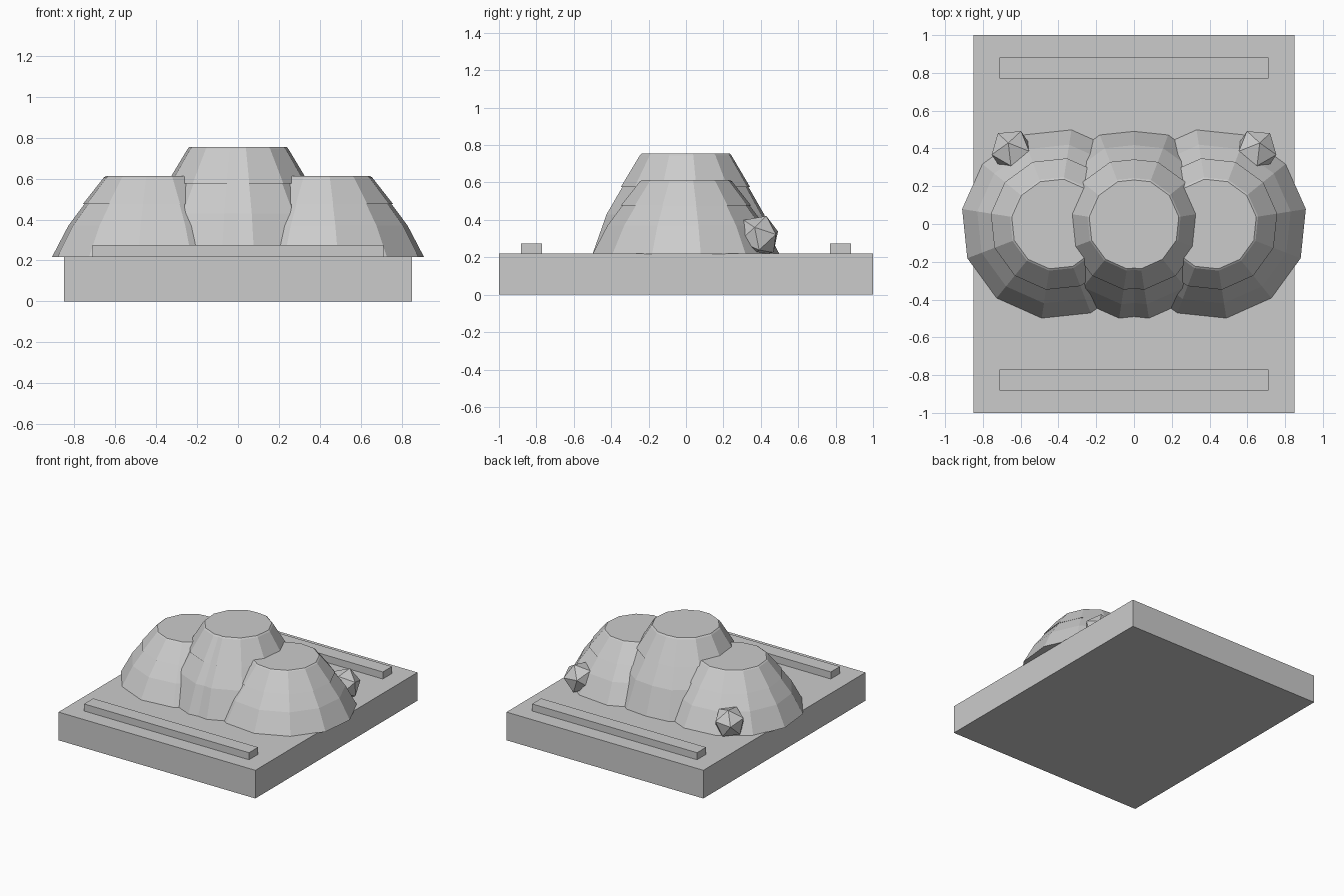
import bpy, bmesh, math
from mathutils import Vector, Matrix

if "Cube" in bpy.data.objects:
    bpy.data.objects.remove(bpy.data.objects["Cube"], do_unlink=True)

stone = bpy.data.materials.new("light_grey")
stone.use_nodes = True
GREY = (0.6, 0.6, 0.6, 1)
stone.diffuse_color = GREY
stone.node_tree.nodes["Principled BSDF"].inputs["Base Color"].default_value = GREY


def finish(bm, name, mirror=False):
    """Turn a bmesh into a flat shaded object, optionally mirrored across x."""
    mesh = bpy.data.meshes.new(name)
    bmesh.ops.recalc_face_normals(bm, faces=bm.faces)
    bm.to_mesh(mesh)
    bm.free()
    mesh.materials.append(stone)
    obj = bpy.data.objects.new(name, mesh)
    bpy.context.collection.objects.link(obj)
    if mirror:
        mod = obj.modifiers.new("Mirror", 'MIRROR')
        mod.use_axis = (True, False, False)
    return obj


def box(name, size, centre):
    bm = bmesh.new()
    bmesh.ops.create_cube(bm, size=1, matrix=Matrix.Translation(centre) @ Matrix.Diagonal((*size, 1)))
    return finish(bm, name)


def mound(name, x, profile, sides=12, turn=math.radians(9)):
    """Stacked faceted rings, cut at the centre plane and mirrored."""
    bm = bmesh.new()
    rings = []
    for r, z in profile:
        angles = [turn + math.tau * i / sides for i in range(sides)]
        rings.append([bm.verts.new((x + r * math.cos(a), r * math.sin(a), z)) for a in angles])
    for low, high in zip(rings, rings[1:]):
        for i in range(sides):
            j = (i + 1) % sides
            bm.faces.new((low[i], low[j], high[j], high[i]))
    bm.faces.new(rings[0])
    bm.faces.new(rings[-1])
    bmesh.ops.recalc_face_normals(bm, faces=bm.faces)
    geom = bm.verts[:] + bm.edges[:] + bm.faces[:]
    bmesh.ops.bisect_plane(bm, geom=geom, plane_co=(0, 0, 0), plane_no=(1, 0, 0), clear_inner=True)
    return finish(bm, name, mirror=True)


# Base slab and the two long rails
box("base_slab", (1.7, 2.0, 0.22), (0, 0, 0.11))
for name, y in (("front_rail", -0.825), ("back_rail", 0.825)):
    box(name, (1.424, 0.112, 0.07), (0, y, 0.24))

# Mounds: flared skirt, overlapping upper tier and thin cap
mound("side_mounds", 0.41, [(0.506, 0.217), (0.425, 0.37), (0.34, 0.483),
                            (0.352, 0.477), (0.25, 0.605), (0.24, 0.612)])
mound("centre_mound", 0, [(0.506, 0.217), (0.43, 0.43), (0.34, 0.583),
                          (0.352, 0.577), (0.25, 0.745), (0.24, 0.755)])

# Faceted boulders at the back corners of the mounds
pole = Vector((0.15, 0.35, 0.93)).normalized()
side = Vector((0.87, 0.36, 0.32))
x_axis = -(side - pole * side.dot(pole)).normalized()
y_axis = pole.cross(x_axis)
turn = Matrix((x_axis, y_axis, pole)).transposed().to_4x4()
bm = bmesh.new()
bmesh.ops.create_icosphere(bm, subdivisions=1, radius=0.118,
                           matrix=Matrix.Translation((0.648, 0.388, 0.312)) @ turn)
finish(bm, "boulders", mirror=True)
